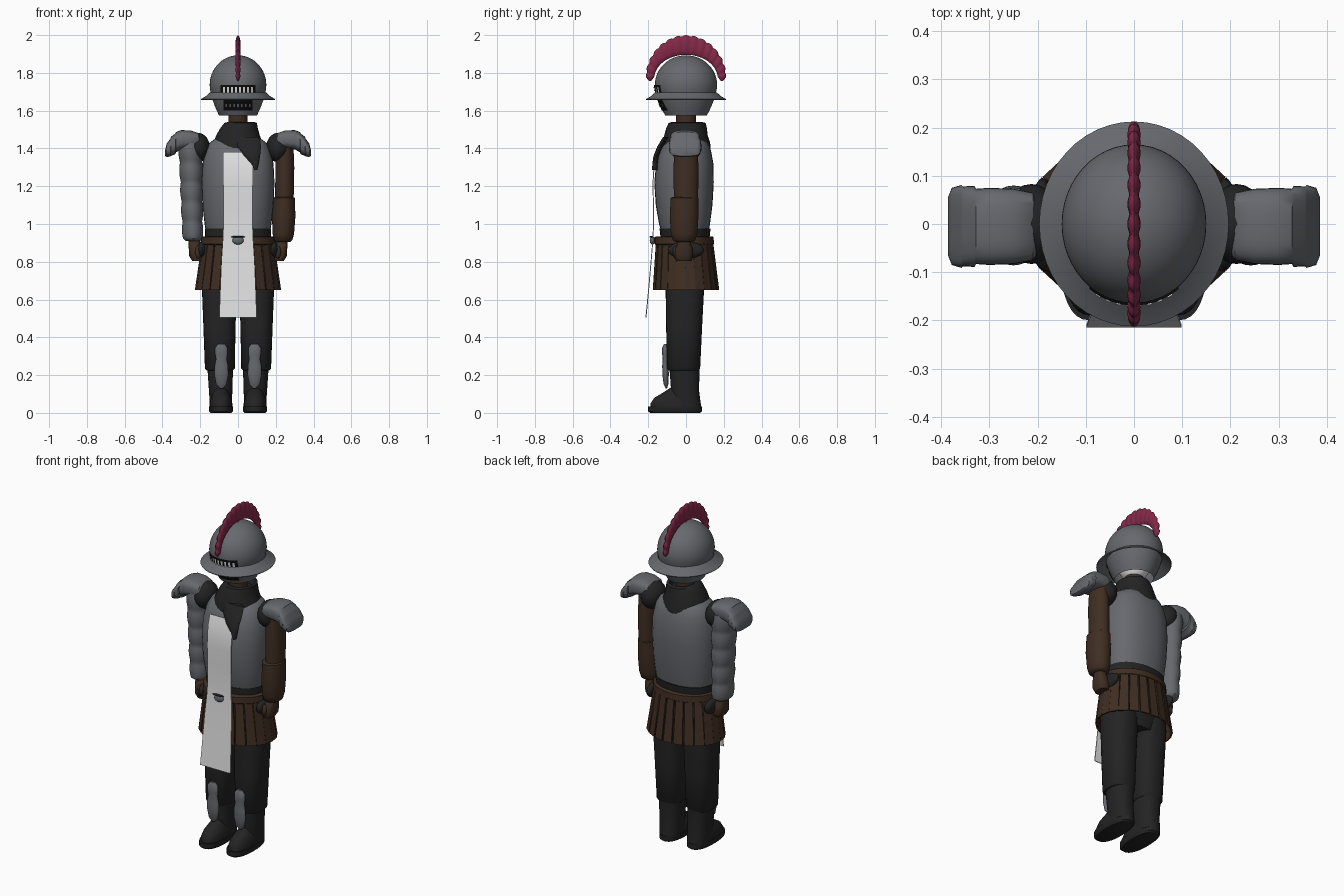
import bpy, bmesh, math
from mathutils import Vector

cube = bpy.data.objects.get("Cube")
if cube:
    bpy.data.objects.remove(cube, do_unlink=True)


def material(name, *rgb):
    m = bpy.data.materials.new(name)
    m.use_nodes = True
    m.diffuse_color = (*rgb, 1)
    bsdf = next(n for n in m.node_tree.nodes if n.type == 'BSDF_PRINCIPLED')
    bsdf.inputs["Base Color"].default_value = (*rgb, 1)
    return m


STEEL = material("steel grey", .135, .14, .155)
LEATHER = material("brown leather", .05, .027, .016)
CLOTH = material("dark cloth", .017, .017, .017)
WHITE = material("white linen", .75, .75, .75)
PLUME = material("crimson plume", .23, .022, .065)
BLACK = material("visor black", .004, .004, .004)


def finish(name, bm, mat):
    """Turn a bmesh into an object, smooth with sharp creases kept."""
    bmesh.ops.recalc_face_normals(bm, faces=bm.faces)
    for f in bm.faces:
        f.smooth = True
    for e in bm.edges:
        e.smooth = len(e.link_faces) == 2 and e.calc_face_angle(0) < math.radians(42)
    me = bpy.data.meshes.new(name)
    bm.to_mesh(me)
    bm.free()
    me.materials.append(mat)
    ob = bpy.data.objects.new(name, me)
    bpy.context.collection.objects.link(ob)
    return ob


def loft(name, rings, mat, cap=True, closed=True):
    bm = bmesh.new()
    rows = [[bm.verts.new(p) for p in r] for r in rings]
    n = len(rows[0])
    for a, b in zip(rows, rows[1:]):
        for i in range(n if closed else n - 1):
            j = (i + 1) % n
            bm.faces.new((a[i], a[j], b[j], b[i]))
    if cap and closed:
        bm.faces.new(rows[0])
        bm.faces.new(rows[-1])
    return finish(name, bm, mat)


def spow(v, e):
    return math.copysign(abs(v) ** e, v)


def ring(z, cx, cy, rx, ry, power=2, n=32):
    pts = []
    for i in range(n):
        a = math.tau * i / n
        pts.append(Vector((cx + rx * spow(math.cos(a), 2 / power),
                           cy + ry * spow(math.sin(a), 2 / power), z)))
    return pts


def column(name, stations, mat, side=1, power=2, cap=True):
    """Stack of rings given as (z, centre x, centre y, radius x, radius y)."""
    return loft(name, [ring(z, side * cx, cy, rx, ry, power)
                       for z, cx, cy, rx, ry in stations], mat, cap)


def ellipsoid(name, centre, radii, mat):
    bm = bmesh.new()
    bmesh.ops.create_uvsphere(bm, u_segments=24, v_segments=14, radius=1)
    for v in bm.verts:
        v.co = Vector([c + r * k for c, r, k in zip(centre, radii, v.co)])
    return finish(name, bm, mat)


def thicken(ob, amount):
    mod = ob.modifiers.new("thickness", 'SOLIDIFY')
    mod.thickness = amount
    mod.offset = 0
    return ob


# Helmet shell, brim and head
def helmet_radii(z):
    if z > 1.735:
        s = math.sqrt(max(0.0005, 1 - ((z - 1.735) / .158) ** 2))
    else:
        s = 1 - .33 * ((1.735 - z) / .16) ** 1.6
    return .15 * s, .165 * s


levels = [1.575 + .02 * i for i in range(8)]
levels += [1.735 + .158 * math.sin(math.radians(6 * i)) for i in range(16)]
loft("helmet", [ring(z, 0, 0, *helmet_radii(z), n=48) for z in levels], STEEL, cap=False)
thicken(loft("helmet_brim", [ring(1.695, 0, 0, .145, .160, n=48),
                             ring(1.675, 0, 0, .168, .183, n=48),
                             ring(1.658, 0, 0, .195, .211, n=48)], STEEL, cap=False), .006)
ellipsoid("head", (0, 0, 1.665), (.085, .09, .105), WHITE)


# Visor grilles: dark curved plates with light slots
def visor_patch(name, z0, z1, x0, x1, lift, mat):
    rows = []
    for k in range(4):
        z = z0 + (z1 - z0) * k / 3
        rx, ry = helmet_radii(z)
        row = []
        for i in range(9):
            x = x0 + (x1 - x0) * i / 8
            row.append(Vector((x, -(ry + lift) * math.sqrt(1 - (x / (rx + lift)) ** 2), z)))
        rows.append(row)
    return loft(name, rows, mat, closed=False)


for label, z0, z1, w, slots in (("upper", 1.682, 1.737, .092, 8), ("lower", 1.6, 1.657, .078, 7)):
    visor_patch(label + "_visor", z0, z1, -w, w, .004, BLACK)
    step = 2 * w / (slots + .6)
    for i in range(slots):
        x = (i - (slots - 1) / 2) * step
        if label == "upper":
            visor_patch("upper_slot", z0 + .011, z1 - .012, x - step * .24, x + step * .24, .007, WHITE)
        else:
            visor_patch("lower_slot", z0 + .02, z1 - .022, x - step * .2, x + step * .2, .007, STEEL)

# Feather crest, a scalloped arc over the helmet
rings = []
for i in range(97):
    t = i / 96
    a = math.radians(-4 + 188 * t)
    taper = max(.12, min(1, math.sin(math.pi * t) * 7)) ** .5
    wave = abs(math.sin(t * math.pi * 15))
    inner = Vector((0, .168 * math.cos(a), 1.77 + .126 * math.sin(a)))
    outer = Vector((0, .207 * math.cos(a), 1.77 + .222 * math.sin(a)))
    outer += (outer - Vector((0, 0, 1.77))).normalized() * .008 * wave
    mid, half = (inner + outer) / 2, (outer - inner) / 2
    thick = (.009 + .005 * wave) * taper
    rings.append([mid + half * taper * math.cos(b) + Vector((thick * math.sin(b), 0, 0))
                  for b in (math.tau * k / 12 for k in range(12))])
loft("helmet_crest", rings, PLUME)

# Neck and scarf
column("neck", [(1.5, 0, 0, .05, .052), (1.6, 0, 0, .05, .052)], LEATHER)
column("scarf", [(1.39, 0, 0, .135, .13), (1.43, 0, 0, .13, .128), (1.47, 0, 0, .115, .115),
                 (1.51, .006, .003, .098, .107), (1.535, .014, .006, .086, .098),
                 (1.54, .018, .006, .07, .08), (1.51, .018, .006, .058, .06)], CLOTH)
loft("scarf_tail", [ring(z, x, y, w, .014, n=12) for z, x, y, w in
                    ((1.46, .055, -.108, .06), (1.41, .06, -.138, .062),
                     (1.36, .075, -.158, .042), (1.32, .09, -.164, .02), (1.285, .095, -.166, .006))], CLOTH)

# Cuirass: half width, front and back depth at each height
body = [(.95, .168, -.128, .118), (1.0, .177, -.143, .127), (1.1, .188, -.160, .140),
        (1.22, .193, -.168, .147), (1.32, .188, -.158, .145), (1.39, .172, -.136, .132),
        (1.43, .15, -.112, .118), (1.46, .11, -.08, .09)]
column("breastplate", [(z, 0, (f + b) / 2, w, (b - f) / 2) for z, w, f, b in body], STEEL, power=2.3)
column("hips", [(.62, 0, -.005, .14, .09), (.75, 0, -.005, .17, .115),
                (.93, 0, -.005, .174, .13), (.975, 0, -.005, .176, .135)], CLOTH, power=2.2)
column("belt", [(.89, 0, -.01, .19, .152), (.895, 0, -.01, .196, .158),
                (.93, 0, -.01, .194, .156), (.935, 0, -.01, .186, .148)], LEATHER)

# Skirt of hanging leather strips
bm = bmesh.new()
STRIPS = 22
for i in range(STRIPS):
    a = math.tau * (i + .5) / STRIPS
    c, s = math.cos(a), math.sin(a)
    top = Vector((.184 * c, -.008 + .147 * s, .91))
    low = Vector((.222 * c, .172 * s, .65))
    along = Vector((-.2 * s, .16 * c, 0)).normalized()
    bm.faces.new([bm.verts.new(p) for p in (top - along * .021, top + along * .021,
                                            low + along * .027, low - along * .027)])
thicken(finish("skirt_strips", bm, LEATHER), .008)

# Tabard hanging over the chest, with the buckle
path = [(1.38, -.147, .08), (1.33, -.162, .08), (1.27, -.172, .079), (1.2, -.175, .078),
        (1.1, -.172, .077), (1.0, -.172, .077), (.92, -.175, .08), (.8, -.185, .088),
        (.65, -.198, .094), (.505, -.212, .099)]
thicken(loft("tabard", [[Vector((w * k / 4, y, z)) for k in range(-4, 5)]
                        for z, y, w in path], WHITE, closed=False), .005)
ellipsoid("buckle", (0, -.178, .913), (.03, .014, .022), STEEL)
ellipsoid("buckle_bar", (0, -.184, .932), (.038, .009, .005), CLOTH)

# Arms: plated on the right, leather on the left
plates = []
for i in range(41):
    t = i / 40
    bulge = .006 * abs(math.sin(t * math.pi * 5))
    end = .78 if i == 40 else 1
    plates.append((1.43 - .52 * t, .251 - .012 * t, -.003,
                   (.061 - .012 * t + bulge) * end, (.078 - .012 * t + bulge) * end))
column("right_arm_plates", plates, STEEL, side=-1)
column("left_sleeve", [(1.43, .245, 0, .048, .06), (1.3, .248, 0, .05, .066),
                       (1.1, .245, 0, .049, .064)], LEATHER)
column("left_bracer", [(1.142, .243, -.008, .05, .066), (1.137, .243, -.008, .058, .073),
                       (1.04, .242, -.01, .062, .076), (.95, .24, -.01, .057, .07),
                       (.915, .238, -.01, .05, .06), (.905, .237, -.01, .04, .045)], LEATHER)


def pauldron(name, side):
    # Arched sections running outward from the neck
    rings = []
    for x, top, low, w in ((.198, 1.462, 1.40, .055), (.21, 1.482, 1.40, .07), (.25, 1.495, 1.40, .078),
                           (.30, 1.497, 1.395, .08), (.328, 1.487, 1.38, .078), (.331, 1.48, 1.37, .084),
                           (.355, 1.462, 1.36, .083), (.358, 1.452, 1.357, .086),
                           (.378, 1.425, 1.355, .08), (.386, 1.39, 1.36, .06)):
        r = ring(0, 0, -.005, w, 0, 2.8)
        rings.append([Vector((side * x, p.y + w * spow(math.cos(math.tau * i / 32), .7),
                              (top + low) / 2 + (top - low) / 2 * spow(math.sin(math.tau * i / 32), .7)))
                      for i, p in enumerate(r)])
    loft(name, rings, STEEL)


for side, label in ((1, "left_"), (-1, "right_")):
    pauldron(label + "pauldron", side)
    ellipsoid(label + "shoulder_cloth", (side * .213, 0, 1.405), (.064, .083, .078), CLOTH)
    # Hand with thumb
    column(label + "hand", [(.93, .232, -.008, .03, .034), (.89, .23, -.01, .032, .036),
                            (.875, .226, -.01, .035, .045), (.83, .222, -.012, .036, .048),
                            (.805, .215, -.012, .028, .04)], LEATHER, side, 2.6)
    ellipsoid(label + "thumb", (side * .212, -.052, .85), (.016, .018, .034), LEATHER)
    ellipsoid(label + "hip_pouch", (side * .19, 0, .862), (.026, .095, .045), CLOTH)
    # Trouser leg, boot and sole
    column(label + "leg", [(.92, .09, -.005, .08, .1), (.66, .099, -.006, .092, .102),
                           (.45, .098, -.01, .085, .095), (.235, .096, -.013, .079, .088),
                           (.225, .096, -.013, .07, .08)], CLOTH, side, 2.4)
    column(label + "boot_shaft", [(.24, .094, -.008, .068, .08), (.12, .092, -.005, .062, .074),
                                  (.03, .09, .003, .058, .077)], CLOTH, side, 2.3)
    column(label + "boot_foot", [(.025, .09, -.055, .06, .135), (.05, .09, -.055, .06, .133),
                                 (.08, .09, -.05, .054, .118), (.105, .09, -.035, .044, .09),
                                 (.135, .09, -.02, .03, .06)], CLOTH, side, 2.3)
    column(label + "boot_sole", [(0, .09, -.058, .056, .132), (.008, .09, -.058, .063, .142),
                                 (.035, .09, -.058, .064, .142)], CLOTH, side, 2.4)
    # Knee and shin guard
    column(label + "shin_guard", [(.13, .088, -.104, .008, .004), (.15, .088, -.106, .028, .012),
                                  (.2, .088, -.108, .037, .017), (.25, .088, -.109, .036, .017),
                                  (.285, .088, -.109, .029, .014), (.31, .088, -.11, .033, .016),
                                  (.345, .088, -.11, .033, .016), (.365, .088, -.108, .018, .008)], STEEL, side)
